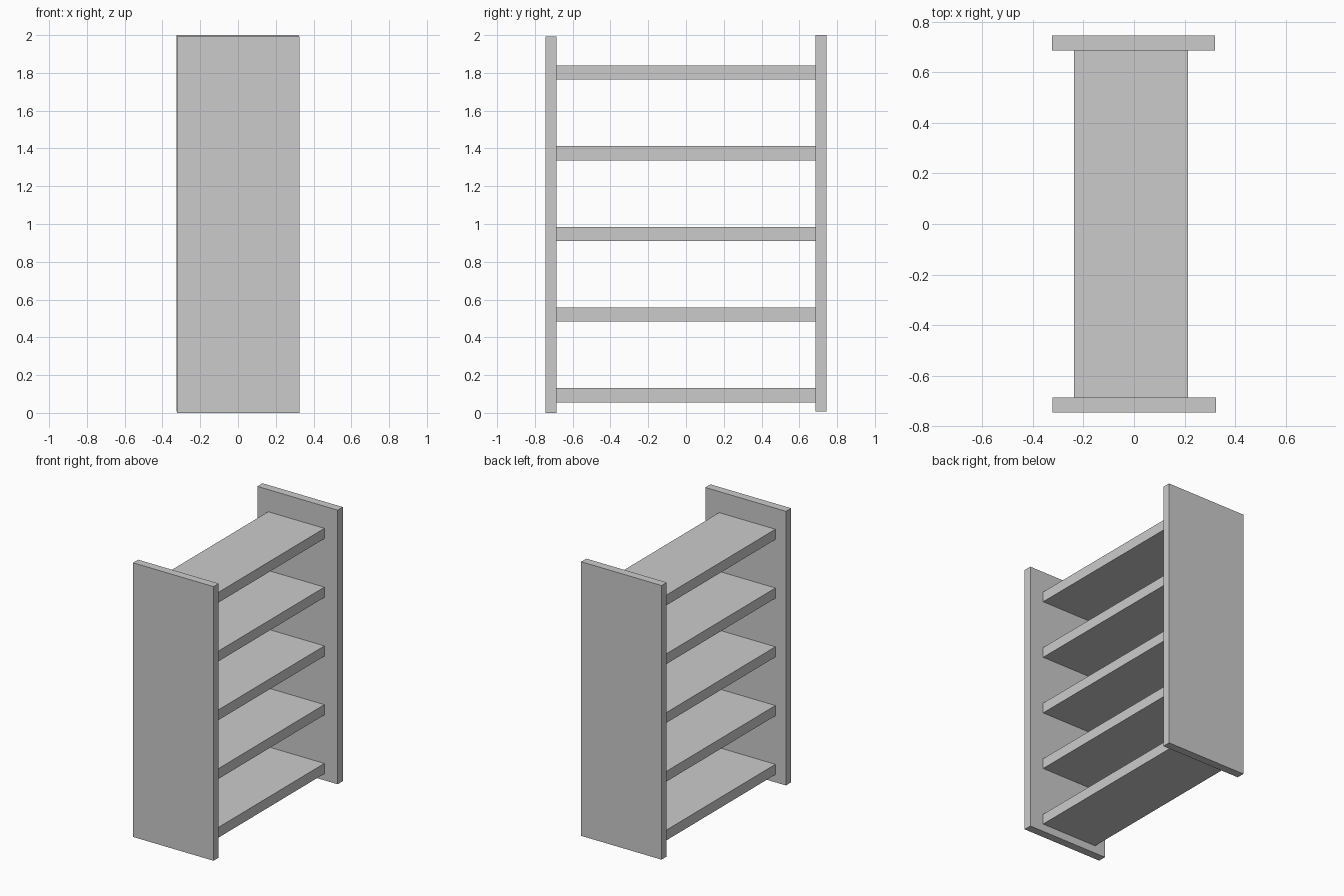
import bpy
import bmesh
from mathutils import Vector

if "Cube" in bpy.data.objects:
    bpy.data.objects.remove(bpy.data.objects["Cube"])


def box(name, lo, hi):
    lo, hi = Vector(lo), Vector(hi)
    mesh = bpy.data.meshes.new(name)
    bm = bmesh.new()
    bmesh.ops.create_cube(bm, size=1)
    bmesh.ops.scale(bm, vec=hi - lo, verts=bm.verts)
    bm.to_mesh(mesh)
    bm.free()
    obj = bpy.data.objects.new(name, mesh)
    obj.location = (lo + hi) / 2
    bpy.context.collection.objects.link(obj)
    return obj


# Upright side panels, the rear one sitting very slightly higher
box("front_panel", (-0.323, -0.745, 0.0), (0.325, -0.686, 1.992))
box("back_panel", (-0.325, 0.686, 0.008), (0.321, 0.745, 2.0))

# Five evenly spaced shelves spanning between the panels
for i in range(5):
    z = 0.056 + i * 0.427
    box(f"shelf_{i + 1}", (-0.238, -0.686, z), (0.214, 0.686, z + 0.075))
